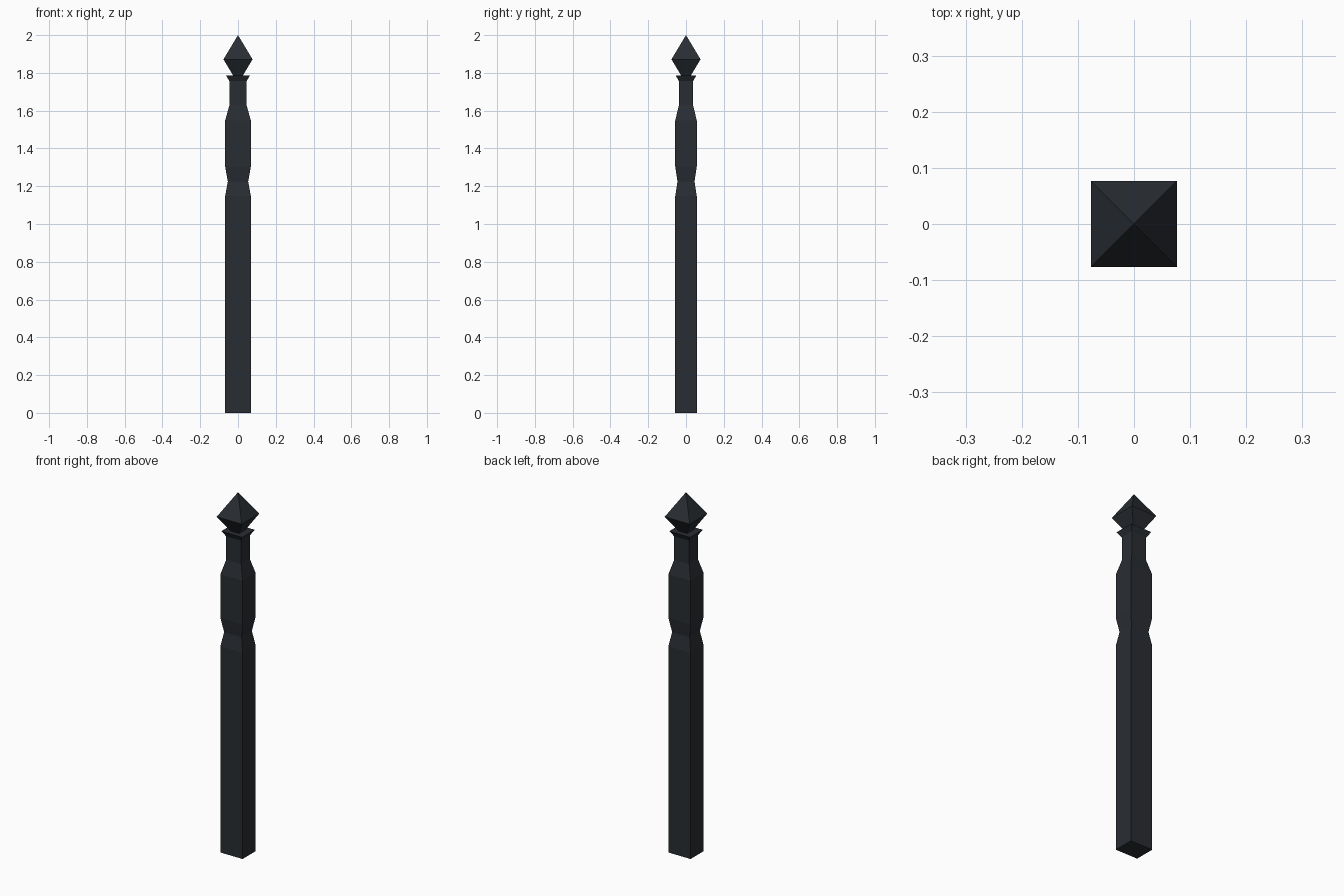
import bpy, bmesh

if "Cube" in bpy.data.objects:
    bpy.data.objects.remove(bpy.data.objects["Cube"])

mat = bpy.data.materials.new("dark_iron")
mat.diffuse_color = (0.022, 0.026, 0.032, 1)
mat.use_nodes = True
mat.node_tree.nodes["Principled BSDF"].inputs["Base Color"].default_value = mat.diffuse_color


def square_loft(name, rings):
    """Skin rectangular rings (half x, half y, z); a zero-size ring becomes a point."""
    bm = bmesh.new()
    loops = []
    for hx, hy, z in rings:
        corners = [(0, 0)] if hx == 0 else [(-1, -1), (1, -1), (1, 1), (-1, 1)]
        loops.append([bm.verts.new((hx * a, hy * b, z)) for a, b in corners])
    for lo, hi in zip(loops, loops[1:]):
        for i in range(4):
            j = (i + 1) % 4
            quad = [lo[i % len(lo)], lo[j % len(lo)], hi[j % len(hi)], hi[i % len(hi)]]
            bm.faces.new(list(dict.fromkeys(quad)))
    for end in (loops[0], loops[-1]):
        if len(end) == 4:
            bm.faces.new(end)
    bmesh.ops.recalc_face_normals(bm, faces=bm.faces)
    mesh = bpy.data.meshes.new(name)
    bm.to_mesh(mesh)
    bm.free()
    mesh.materials.append(mat)
    obj = bpy.data.objects.new(name, mesh)
    bpy.context.collection.objects.link(obj)
    return obj


# Post shaft with pinched waist, slim neck and flared collar
square_loft("post", [
    (0.068, 0.057, 0.0),
    (0.068, 0.057, 1.147),
    (0.054, 0.045, 1.225),
    (0.068, 0.057, 1.304),
    (0.068, 0.057, 1.548),
    (0.046, 0.038, 1.627),
    (0.046, 0.038, 1.757),
    (0.064, 0.055, 1.787),
])

# Double-pyramid finial, its lower tip sunk into the collar
square_loft("finial", [
    (0, 0, 1.743),
    (0.077, 0.077, 1.872),
    (0, 0, 2.0),
])
